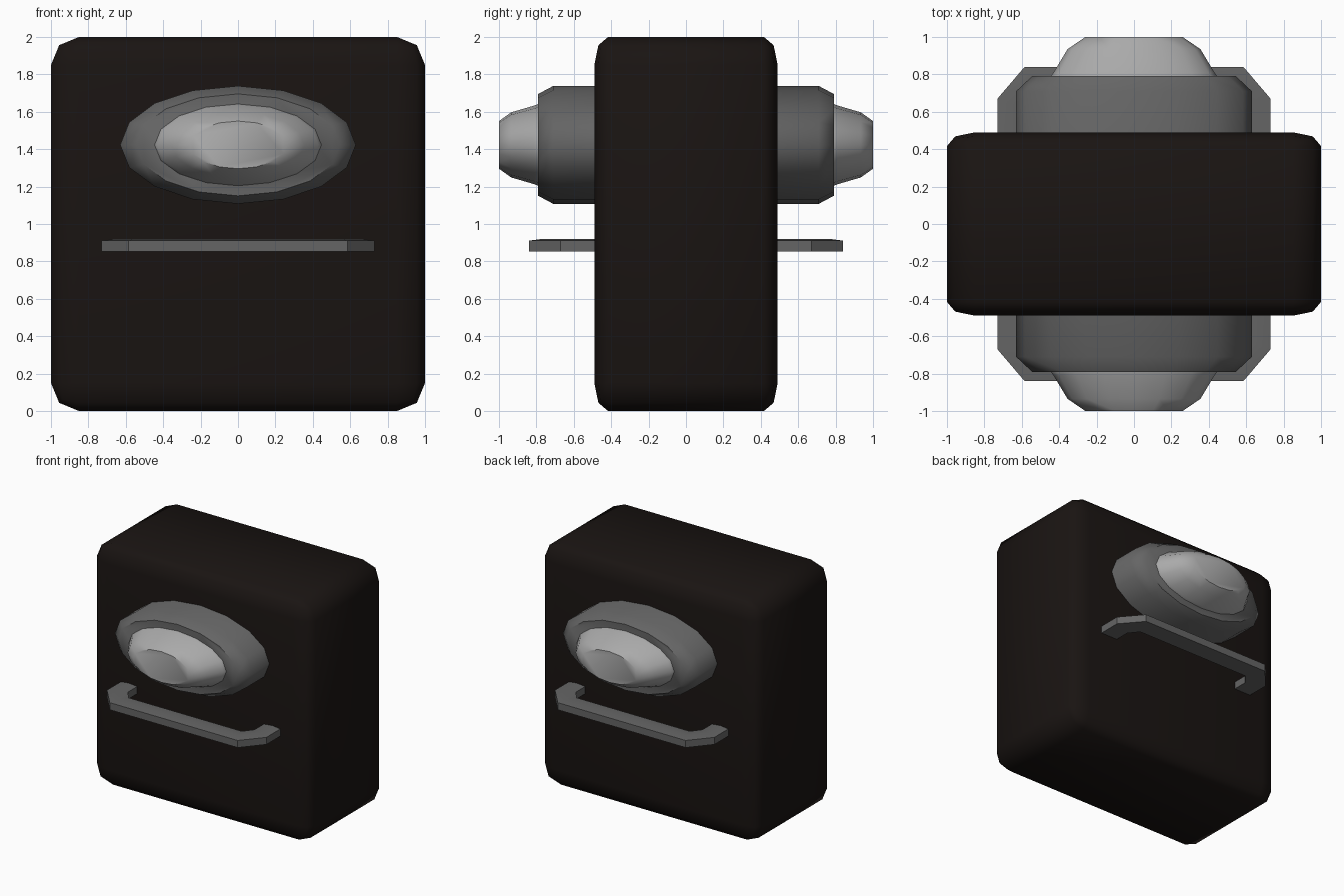
import bpy, bmesh
from math import cos, sin, pi, radians

if "Cube" in bpy.data.objects:
    bpy.data.objects.remove(bpy.data.objects["Cube"])


def paint(name, rgb):
    m = bpy.data.materials.new(name)
    m.diffuse_color = (*rgb, 1)
    m.use_nodes = True
    m.node_tree.nodes["Principled BSDF"].inputs["Base Color"].default_value = m.diffuse_color
    return m


def make(name, bm, mat, angle):
    bmesh.ops.recalc_face_normals(bm, faces=bm.faces)
    me = bpy.data.meshes.new(name)
    bm.to_mesh(me)
    bm.free()
    ob = bpy.data.objects.new(name, me)
    bpy.context.collection.objects.link(ob)
    me.materials.append(mat)
    bpy.ops.object.select_all(action='DESELECT')
    ob.select_set(True)
    bpy.context.view_layer.objects.active = ob
    bpy.ops.object.shade_smooth_by_angle(angle=radians(angle))
    return ob


def skin(bm, loops, closed):
    """Join equal-length vertex loops; cap the ends unless closed."""
    rows = [[bm.verts.new(p) for p in l] for l in loops]
    n = len(rows[0])
    pairs = list(zip(rows, rows[1:] + rows[:1]))
    for a, b in pairs if closed else pairs[:-1]:
        for i in range(n):
            j = (i + 1) % n
            bm.faces.new((a[i], a[j], b[j], b[i]))
    if not closed:
        bm.faces.new(rows[0])
        bm.faces.new(rows[-1])


def oval_drum(name, half, aspect, mat):
    """Oval barrel along y, mirrored front to back; half = (radius, y) rings."""
    rings = [(r, -y) for r, y in reversed(half)] + half
    bm = bmesh.new()
    skin(bm, [[(r * cos(k * pi / 8), y, 1.423 + r * aspect * sin(k * pi / 8))
               for k in range(16)] for r, y in rings], False)
    return make(name, bm, mat, 50)


dark = paint("dark", (0.010, 0.007, 0.006))
mid = paint("mid_grey", (0.13, 0.13, 0.13))
pale = paint("pale_grey", (0.40, 0.40, 0.40))

# Rounded body: bevelled cube squashed in depth
bm = bmesh.new()
bmesh.ops.create_cube(bm, size=2)
bmesh.ops.bevel(bm, geom=bm.edges[:], offset=0.15, segments=2, profile=0.5,
                affect='EDGES')
for v in bm.verts:
    v.co.y *= 0.49
    v.co.z += 1
make("body", bm, dark, 60)

# Oval housing and domed lens, passing through the body
oval_drum("lamp_housing", [(0.63, 0.71), (0.545, 0.79)], 0.5, mid)
oval_drum("lens", [(0.45, 0.785), (0.43, 0.81), (0.355, 0.935), (0.26, 1.0)],
          0.49, pale)

# Thin eight-sided visor band around the body
section = [(0, 0.852), (0, 0.911), (0.07, 0.92), (0.15, 0.912), (0.15, 0.852)]
loops = []
for d, z in section:
    x, y, cx, cy = 0.73 - d, 0.84 - d, 0.585 - 0.45 * d, 0.67 - 0.39 * d
    loops.append([(cx, y, z), (x, cy, z), (x, -cy, z), (cx, -y, z),
                  (-cx, -y, z), (-x, -cy, z), (-x, cy, z), (-cx, y, z)])
bm = bmesh.new()
skin(bm, loops, True)
make("visor_band", bm, mid, 30)
